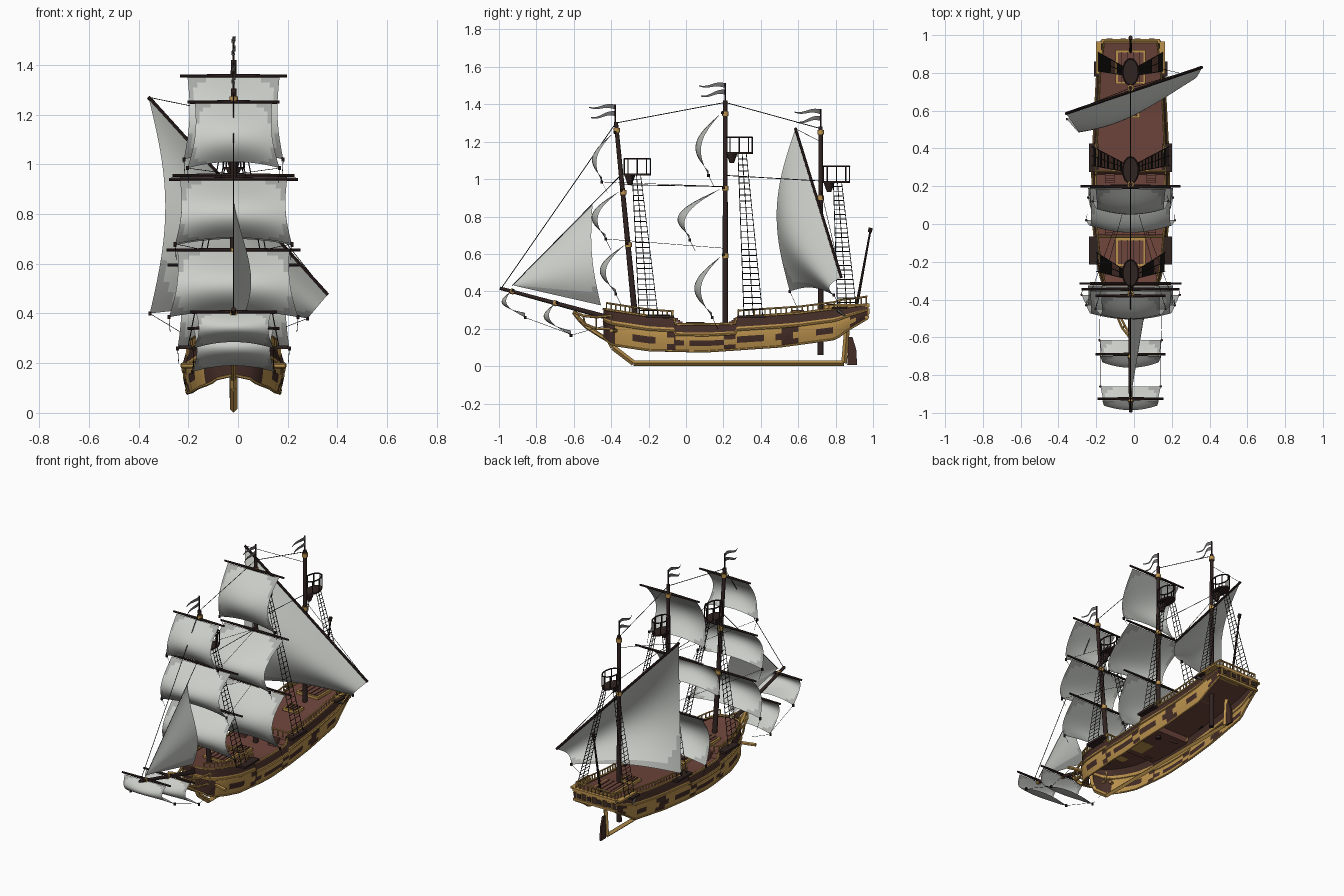
import bpy, bmesh, math
from mathutils import Vector as V, Matrix as M

if "Cube" in bpy.data.objects:
    bpy.data.objects.remove(bpy.data.objects["Cube"])

CX = -0.018  # ship centre line


def mat(name, r, g, b):
    m = bpy.data.materials.new(name)
    m.diffuse_color = (r, g, b, 1)
    m.use_nodes = True
    m.node_tree.nodes["Principled BSDF"].inputs["Base Color"].default_value = m.diffuse_color
    return m


GOLD = mat("gold_wood", 0.50, 0.29, 0.075)
HULL = mat("hull_brown", 0.058, 0.026, 0.020)
DECK = mat("deck_red_brown", 0.155, 0.060, 0.045)
SPAR = mat("spar_dark", 0.030, 0.017, 0.015)
ROPE = mat("rope_black", 0.020, 0.017, 0.016)
SAIL = mat("sail_light", 0.60, 0.62, 0.58)
SHADE = mat("sail_edge", 0.40, 0.41, 0.39)
IRON = mat("iron_grey", 0.16, 0.16, 0.16)


def finish(name, bm, *mats):
    me = bpy.data.meshes.new(name)
    bm.to_mesh(me)
    bm.free()
    for m in mats:
        me.materials.append(m)
    ob = bpy.data.objects.new(name, me)
    bpy.context.collection.objects.link(ob)
    return ob


def rods(name, segs, m, sides=6):
    """Tapered cylinders: (start, end, radius, end radius)."""
    bm = bmesh.new()
    for s in segs:
        a, b, r = V(s[0]), V(s[1]), s[2]
        d = b - a
        mx = M.Translation((a + b) / 2) @ d.to_track_quat('Z', 'Y').to_matrix().to_4x4()
        bmesh.ops.create_cone(bm, cap_ends=True, segments=sides, radius1=r,
                              radius2=s[3] if len(s) > 3 else r, depth=d.length, matrix=mx)
    return finish(name, bm, m)


def chain(pts, r):
    return [(a, b, r) for a, b in zip(pts, pts[1:])]


def boxes(name, items, m):
    bm = bmesh.new()
    for c, s in items:
        bmesh.ops.create_cube(bm, size=1, matrix=M.Translation(c) @ M.Diagonal((*s, 1)))
    return finish(name, bm, m)


def surf(name, f, nu, nv, mats, rule=lambda u, v: 0):
    """Grid surface f(u, v), u and v in 0..1, material chosen by rule."""
    bm = bmesh.new()
    g = [[bm.verts.new(f(i / nu, j / nv)) for j in range(nv + 1)] for i in range(nu + 1)]
    for i in range(nu):
        for j in range(nv):
            fc = bm.faces.new((g[i][j], g[i + 1][j], g[i + 1][j + 1], g[i][j + 1]))
            fc.material_index = rule((i + .5) / nu, (j + .5) / nv)
    return finish(name, bm, *mats)


def interp(tab, y):
    for (a, p), (b, q) in zip(tab, tab[1:]):
        if y <= b:
            return p + (q - p) * max(0, (y - a) / (b - a))
    return tab[-1][1]


# ---- hull shape
WIDTH = [(-.44, .01), (-.425, .07), (-.39, .11), (-.3, .148), (-.2, .17), (0, .19), (.3, .195), (.6, .18), (.8, .17), (.97, .148)]
BOT = [(-.44, .15), (-.4, .115), (-.2, .085), (.1, .078), (.5, .105), (.8, .145), (.86, .19), (.97, .255)]
TOP = [(-.44, .305), (-.2, .268), (-.065, .258), (-.055, .225), (.1, .222), (.262, .228), (.272, .262), (.6, .283), (.97, .33)]
ROWS = [(0, .97), (.2, 1.02), (.4, 1.05), (.58, 1.05), (.7, 1.03), (1, .95)]
YS = sorted([-.44 + 1.41 * i / 46 for i in range(47)] + [-.425, -.065, -.055, .262, .272])
N = len(YS) - 1


def side(y, t, s):
    z = interp(BOT, y) * (1 - t) + interp(TOP, y) * t
    return V((CX + s * interp(WIDTH, y) * interp(ROWS, t), y, z))


def hull_rule(u, v):
    i, j = int(u * N), int(v * 5)
    if j == 3:
        return 0
    if j == 4:
        return 1
    return 1 if (i // 3 + j * 2) % 4 == 0 or (j == 1 and i % 7 < 3) else 0


for s, n in ((-1, "left"), (1, "right")):
    surf("hull_side_" + n, lambda u, v: side(YS[round(u * N)], ROWS[round(v * 5)][0], s), N, 5, (GOLD, HULL), hull_rule)
surf("deck", lambda u, v: side(YS[round(u * N)], .93, 2 * v - 1), N, 2, (DECK,))
surf("transom", lambda u, v: side(.97, v, 2 * u - 1), 6, 4, (HULL,))

# ---- rub rails, cap rails and railings
trim, posts = [], []
for s in (-1, 1):
    trim += chain([side(y, 1, s) for y in YS], .007)
    trim += chain([side(y, .6, s) for y in YS], .006)
    trim += chain([side(y, 0, s) for y in YS], .006)
    for y0, y1, n in ((-.425, -.075, 14), (.28, .965, 24)):
        up = [side(y0 + (y1 - y0) * i / n, 1, s) for i in range(n + 1)]
        hi = [p + V((0, 0, .035 if p.y < .8 else .042)) for p in up]
        trim += chain(hi, .005)
        posts += [(a, b, .004) for a, b in zip(up, hi)]
for y, z in ((-.07, .295), (.28, .3), (.965, .373)):
    w = interp(WIDTH, y) * .95
    trim.append(((CX - w, y, z), (CX + w, y, z), .006))
    posts += [((CX + w * k / 5, y, z - .04), (CX + w * k / 5, y, z), .004) for k in range(-5, 6)]
rods("hull_trim", trim, GOLD)
rods("railing_posts", posts, GOLD, 5)

# ---- stern gallery with framed windows
gal = [((CX, .968, .325), (.31, .024, .02)), ((CX, .968, .262), (.31, .02, .014))]
gal += [((CX + k * .07, .975, .293), (.045, .008, .042)) for k in (-1.6, -.55, .55, 1.6)]
gal += [((CX + s * .168, .88, .327), (.03, .17, .012)) for s in (-1, 1)]
boxes("stern_gallery", gal, GOLD)
boxes("stern_windows", [((CX + k * .07, .978, .293), (.03, .008, .028)) for k in (-1.6, -.55, .55, 1.6)], SPAR)
rods("stern_pole", [((CX, .91, .31), (CX, .985, .72), .008, .005)], SPAR, 8)
rods("stern_pole_knob", [((CX, .983, .715), (CX, .987, .74), .011)], SPAR, 8)

# ---- keel, stem and rudder
rods("keel", chain([(CX, -.43, .27), (CX, -.425, .17), (CX, -.39, .1), (CX, -.28, .016), (CX, .845, .016), (CX, .86, .19)], .015), GOLD, 4)
bm = bmesh.new()
fc = bm.faces.new([bm.verts.new((CX - .006, y, z)) for y, z in ((.862, .006), (.915, .006), (.91, .09), (.89, .155), (.87, .155))])
r = bmesh.ops.extrude_face_region(bm, geom=[fc])
bmesh.ops.translate(bm, verts=[v for v in r["geom"] if isinstance(v, bmesh.types.BMVert)], vec=(.012, 0, 0))
finish("rudder", bm, HULL)

# ---- beakhead
beak = chain([(CX, -.4, .13), (CX, -.46, .165), (CX, -.53, .21), (CX, -.57, .25), (CX, -.6, .29)], .012)
for s in (-1, 1):
    top = [V((CX + s * x, y, z)) for x, y, z in ((.1, -.4, .27), (.075, -.48, .262), (.045, -.55, .27), (.006, -.6, .29))]
    low = [V((CX + s * x, y, z)) for x, y, z in ((.09, -.4, .2), (.06, -.48, .2), (.03, -.54, .225), (.006, -.58, .26))]
    beak += chain(top, .007) + chain(low, .007) + [(a, b, .005) for a, b in zip(top, low)]
    beak.append(((CX + s * .1, -.37, .19), (CX + s * .21, -.4, .19), .011))
rods("beakhead", beak, GOLD)

# ---- deck hatches, stairs and fittings
hat = [(.83, .16, .18, .318), (.6, .1, .08, .285), (-.15, .16, .15, .262), (.05, .1, .12, .22)]
boxes("hatch_frames", [((CX, y, z), (w, l, .018)) for y, w, l, z in hat], GOLD)
boxes("hatch_gratings", [((CX, y, z + .006), (w - .025, l - .025, .012)) for y, w, l, z in hat], DECK)
bars = [((CX - w / 2 + w * k / 5, y, z + .01), (.006, l - .02, .01)) for y, w, l, z in hat for k in range(1, 5)]
boxes("hatch_bars", bars, HULL)
boxes("deck_stairs", [((CX + s * .11, y + d * k * .012, .218 + k * .01), (.05, .014, .02)) for s in (-1, 1)
                      for y, d in ((.225, 1), (-.015, -1)) for k in range(4)], DECK)
boxes("shroud_channels", [((CX + s * .195, y, .264), (.05, .15, .014)) for s in (-1, 1) for y in (-.14, .35)]
      + [((CX + s * .18, .82, .31), (.03, .08, .01)) for s in (-1, 1)], SPAR)
rods("anchors", [((CX + s * .185, .81, .3), (CX + s * .185, .85, .27), .009, .004) for s in (-1, 1)], IRON)

# ---- masts, bowsprit, tops and shrouds
FORE = [(-.375, 1.305), (-.27, .24)]
MAIN = [(.21, 1.42), (.21, .2)]
MIZ = [(.72, 1.28), (.72, .06)]
rods("masts", [((CX, b[0], b[1]), (CX, t[0], t[1]), .016, .011) for t, b in (FORE, MAIN, MIZ)]
     + [((CX, -.38, .25), (CX, -.995, .417), .014, .009)], SPAR, 12)
bands = [(-.37, 1.26), (-.335, .93), (-.308, .65), (.21, 1.35), (.21, .95), (.21, .59), (.72, .9), (.72, 1.25)]
rods("mast_bands", [((CX, y, z - .012), (CX, y, z + .012), .018) for y, z in bands]
     + [((CX, y, z), (CX, y - .02, z + .0054), .015) for y, z in ((-.92, .397), (-.69, .334))], GOLD, 10)

nest, ratlines = [], []
bm = bmesh.new()
for yc, z0, ya, yb, zb in ((-.26, 1.025, -.265, -.2, .27), (.285, 1.14, .30, .36, .27), (.805, .985, .81, .86, .315)):
    bmesh.ops.create_cone(bm, cap_ends=True, segments=16, radius1=1, radius2=1, depth=.01,
                          matrix=M.Translation((CX, yc, z0)) @ M.Diagonal((.042, .072, 1, 1)))
    bmesh.ops.create_cone(bm, cap_ends=True, segments=12, radius1=.012, radius2=.03, depth=.05,
                          matrix=M.Translation((CX, yc - .04, z0 - .028)))
    ring = [V((CX + .042 * math.cos(a), yc + .07 * math.sin(a), z0 + .083)) for a in [math.pi * k / 8 for k in range(17)]]
    nest += chain(ring, .0045) + [(p - V((0, 0, .083)), p, .0035) for p in ring[::2]]
    w = interp(WIDTH, yb) + .012
    for s in (-1, 1):
        tops = [V((CX + s * .035, ya + d, z0)) for d in (-.022, 0, .022)]
        feet = [V((CX + s * w, yb + d, zb)) for d in (-.05, 0, .05)]
        ratlines += [(a, b, .0022) for a, b in zip(tops, feet)]
        for k in range(1, 27):
            ratlines.append((tops[0].lerp(feet[0], k / 27), tops[2].lerp(feet[2], k / 27), .0022))
finish("top_platforms", bm, SPAR)
rods("top_rails", nest, SPAR, 5)
rods("shroud_ladders", ratlines, ROPE, 4)

# ---- square sails: top y z, bottom y z, belly, top and bottom half width, yard half width
SQ = {"fore_topgallant": (-.39, 1.245, -.45, .985, .08, .155, .185, .185),
      "fore_topsail": (-.355, .935, -.43, .68, .11, .215, .235, .26),
      "fore_course": (-.325, .65, -.375, .385, .11, .225, .26, .27),
      "main_topgallant": (.185, 1.35, .12, 1.02, .1, .185, .2, .215),
      "main_topsail": (.19, .95, .02, .675, .14, .215, .235, .245),
      "main_course": (.19, .59, .14, .26, .12, .225, .225, .265),
      "spritsail": (-.7, .335, -.615, .165, .1, .16, .165, .185),
      "sprit_topsail": (-.935, .40, -.86, .26, .085, .15, .16, .175)}
yards, sheets, knobs = [], [], []


def edge(u, v):
    return 1 if abs(2 * u - 1) ** 4 + abs(2 * v - 1) ** 5 > .82 else 0


for n, (yt, zt, yb, zb, b, wt, wb, wy) in SQ.items():
    def f(u, v):
        x = 2 * u - 1
        p = math.sin(math.pi * v)
        return (CX + x * (wt + (wb - wt) * v - .015 * p), yt + (yb - yt) * v - b * p * (1 - .3 * x * x),
                zt + (zb - zt) * v + .025 * v ** 3 * (1 - x * x))
    surf(n, f, 20, 16, (SAIL, SHADE), edge)
    for s in (-1, 1):
        yards.append(((CX, yt + .01, zt + .005), (CX + s * wy, yt + .01, zt + .005), .009, .006))
        c = V((CX + s * wb, yb, zb))
        knobs.append((c + V((0, 0, .008)), c - V((0, 0, .008)), .007))
        to = {"spritsail": (-.42, .22), "sprit_topsail": (-.615, .17)}.get(n, (yb + .03, zb - .06))
        sheets.append((c, (CX + s * (.16 if "sprit" in n else wb * .98), *to), .0012))
        if n in ("fore_topgallant", "fore_topsail"):
            sheets.append((c, (CX, .21, {"fore_topgallant": .96, "fore_topsail": .63}[n]), .0012))

# ---- lateen sail on the mizzen
A, B, C, D = V((-.36, .585, 1.27)), V((.36, .83, .475)), V((.28, .79, .38)), V((-.355, .555, .4))


def lateen(u, v):
    p = math.sin(math.pi * v)
    q = A.lerp(B, u).lerp(D.lerp(C, u), v)
    return q + V((.065 * p * (1 - u), -p * (.085 + .06 * math.sin(math.pi * u)) * (1 - .5 * u), .03 * v * math.sin(math.pi * u)))


surf("lateen_sail", lateen, 24, 20, (SAIL, SHADE), lambda u, v: 1 if (u - .5) ** 4 * 16 * v + v ** 8 * .9 > .72 else 0)
yards.append((A, B, .008))
knobs += [(p + V((0, 0, .008)), p - V((0, 0, .008)), .007) for p in (C, D)]
sheets += [(C, (.15, .82, .33), .0012), (D, (-.19, .6, .3), .0012), (A, (CX, .72, 1.2), .0015), (B, (CX, .72, .95), .0015)]

# ---- jib
T, K, J = V((CX, -.5, .86)), V((CX, -.93, .433)), V((CX + .01, -.455, .325))


def jib(u, v):
    q = K.lerp(T.lerp(J, v), .02 + .98 * u)
    return q + V((.065 * u * math.sin(math.pi * v ** 1.4), -.025 * u * math.sin(math.pi * v), 0))


surf("jib", jib, 16, 16, (SAIL, SHADE), lambda u, v: 1 if v > .9 or u * v > .8 else 0)
rods("yards", yards, SPAR, 8)
rods("sail_blocks", knobs, SPAR, 6)
rods("sheets", sheets, ROPE, 4)

# ---- stays
st = [((-.375, 1.3), (-.985, .42)), ((-.34, 1.03), (-.93, .43)), ((-.375, 1.3), (.21, 1.41)), ((.21, 1.41), (.72, 1.27)),
      ((.21, .96), (-.33, .97)), ((.21, 1.02), (.72, .99))]
rods("stays", [((CX, *a), (CX, *b), .0022) for a, b in st], ROPE, 4)

# ---- swallow-tailed pennants
for n, y0, z0 in (("fore", -.378, 1.3), ("main", .21, 1.415), ("mizzen", .72, 1.275)):
    rods(n + "_flagpole", [((CX, y0, z0), (CX, y0, z0 + .1), .004)], SPAR, 6)
    for k, (l, dz) in enumerate(((.14, .085), (.13, .05))):
        surf(f"{n}_pennant_{k}", lambda u, v: (CX + .008 * math.sin(7 * u), y0 - l * u,
             z0 + dz + .006 * math.sin(6 * u) - .02 * u * k + (v - .5) * .026 * (1 - .8 * u)), 10, 1, (IRON,))

# ---- smooth round parts, keep hard edges
bpy.ops.object.select_all(action='SELECT')
bpy.context.view_layer.objects.active = bpy.data.objects["masts"]
bpy.ops.object.shade_smooth_by_angle(angle=math.radians(40))
